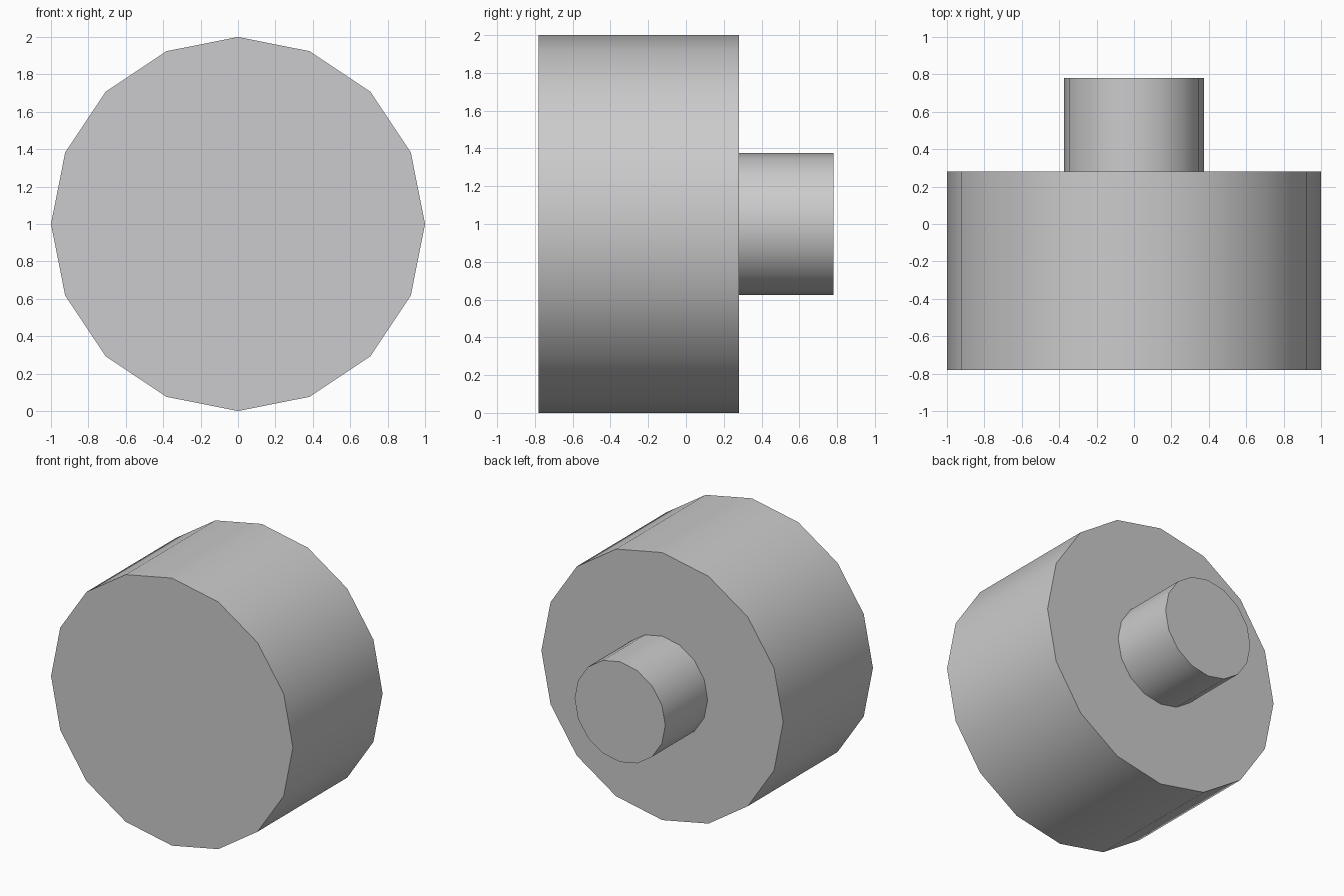
import bpy
import math

cube = bpy.data.objects.get("Cube")
if cube:
    bpy.data.objects.remove(cube, do_unlink=True)

# Single light grey finish
grey = bpy.data.materials.new("light_grey")
grey.use_nodes = True
colour = (0.6, 0.6, 0.61, 1)
grey.diffuse_color = colour
grey.node_tree.nodes["Principled BSDF"].inputs["Base Color"].default_value = colour


def disc(name, radius, y_front, y_back):
    """Sixteen-sided cylinder lying along the y axis."""
    bpy.ops.mesh.primitive_cylinder_add(
        vertices=16, radius=radius, depth=y_back - y_front,
        location=(0, (y_front + y_back) / 2, 1),
        rotation=(math.radians(90), 0, 0))
    obj = bpy.context.object
    obj.name = name
    obj.data.materials.append(grey)
    bpy.ops.object.shade_smooth_by_angle(angle=math.radians(30))
    return obj


# Wide drum at the front, narrow stub behind it
disc("drum", 1.0, -0.78, 0.28)
disc("rear_stub", 0.375, 0.28, 0.78)
